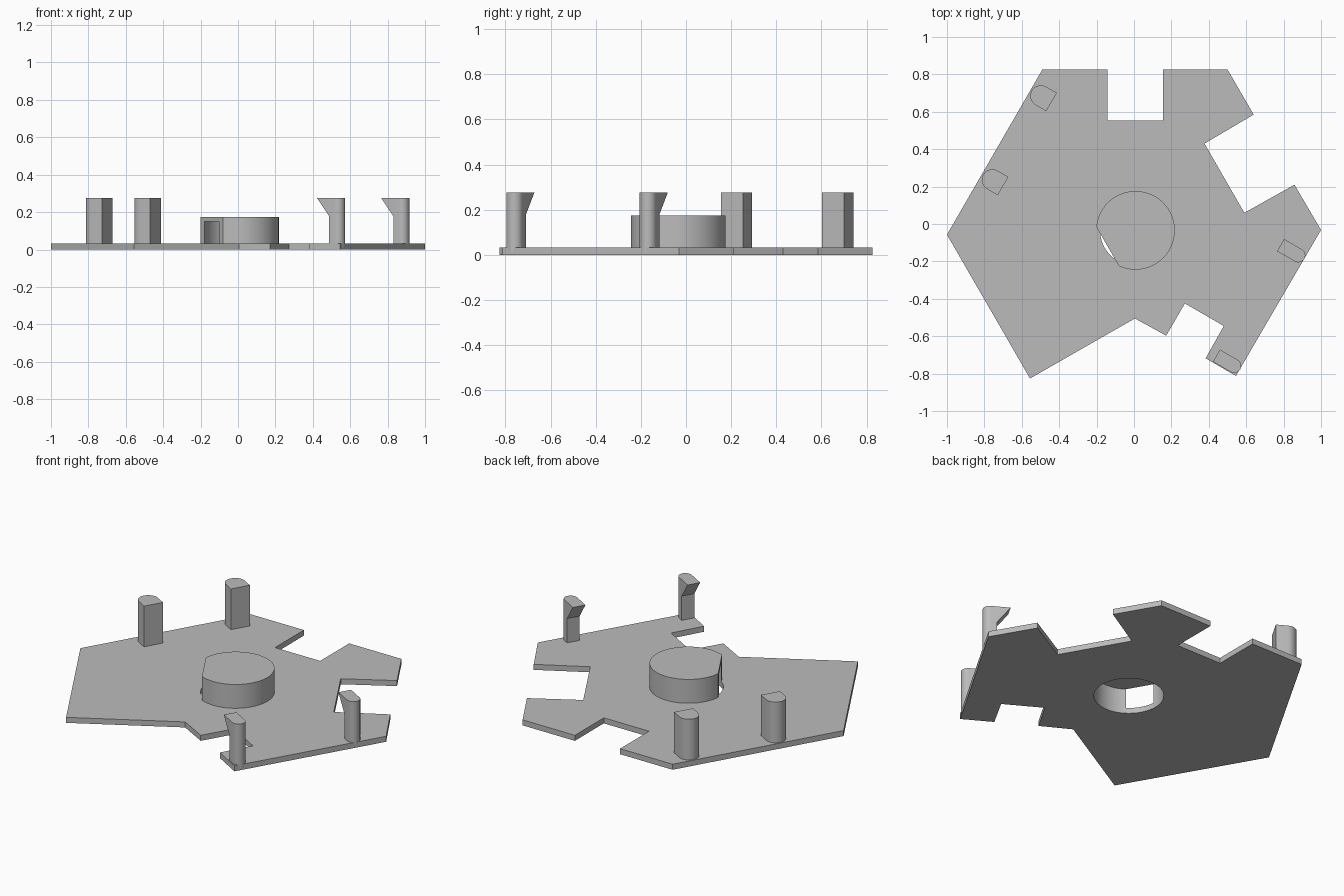
import bpy
import bmesh
from math import cos, sin, pi, radians, acos
from mathutils import Matrix

cube = bpy.data.objects.get("Cube")
if cube:
    bpy.data.objects.remove(cube)

THICK = 0.033
HUB_X, HUB_Y = 0.008, -0.034
HUB_R, BORE_R, FLAT_DIST = 0.21, 0.189, 0.172

grey = bpy.data.materials.new("plain grey")
grey.use_nodes = True
colour = (0.5, 0.5, 0.5, 1)
grey.diffuse_color = colour
grey.node_tree.nodes["Principled BSDF"].inputs["Base Color"].default_value = colour


def loft(name, rings, matrix=Matrix()):
    """Closed solid through rings given as (z, outline points)."""
    bm = bmesh.new()
    loops = [[bm.verts.new((x, y, z)) for x, y in pts] for z, pts in rings]
    bm.faces.new(loops[0])
    bm.faces.new(loops[-1])
    n = len(loops[0])
    for low, high in zip(loops, loops[1:]):
        for i in range(n):
            j = (i + 1) % n
            bm.faces.new((low[i], low[j], high[j], high[i]))
    bmesh.ops.recalc_face_normals(bm, faces=bm.faces)
    mesh = bpy.data.meshes.new(name)
    bm.to_mesh(mesh)
    bm.free()
    mesh.transform(matrix)
    mesh.materials.append(grey)
    obj = bpy.data.objects.new(name, mesh)
    bpy.context.collection.objects.link(obj)
    return obj


def arc(r, start, end, steps, cx=0, cy=0):
    angles = [start + (end - start) * i / steps for i in range(steps + 1)]
    return [(cx + r * cos(a), cy + r * sin(a)) for a in angles]


def cut(obj, cutter):
    mod = obj.modifiers.new("bore", 'BOOLEAN')
    mod.operation = 'DIFFERENCE'
    mod.solver = 'EXACT'
    mod.object = cutter
    graph = bpy.context.evaluated_depsgraph_get()
    mesh = bpy.data.meshes.new_from_object(obj.evaluated_get(graph))
    obj.modifiers.clear()
    obj.data = mesh


# Base plate with its notches
outline = [(-0.49, 0.826), (-0.143, 0.826), (-0.143, 0.553), (0.155, 0.553),
           (0.155, 0.826), (0.50, 0.826), (0.64, 0.585), (0.377, 0.43),
           (0.59, 0.06), (0.858, 0.21), (1, -0.032), (0.545, -0.812),
           (0.383, -0.718), (0.48, -0.545), (0.272, -0.425), (0.172, -0.597),
           (0.005, -0.505), (-0.556, -0.826), (-1, -0.057)]
plate = loft("base_plate", [(0, outline), (THICK, outline)])

# Capped hub with one flat side
half = acos(FLAT_DIST / HUB_R)
facing = radians(210)
hub_outline = arc(HUB_R, facing + half, facing + 2 * pi - half, 64, HUB_X, HUB_Y)
hub = loft("hub", [(THICK, hub_outline), (0.175, hub_outline)])

# Bore through the plate and up under the hub cap
bore_outline = arc(BORE_R, 0, 2 * pi, 72, HUB_X, HUB_Y)[:-1]
cutter = loft("bore_cutter", [(-0.1, bore_outline), (0.15, bore_outline)])
cutter.hide_render = True
cut(plate, cutter)
cut(hub, cutter)
bpy.data.objects.remove(cutter)


def post(name, x, y, angle, r, length, levels):
    """D-shaped post: round end along +x, flat end at each level's offset."""
    rings = []
    for z, front in levels:
        rings.append((z, [(front, -r)] + arc(r, -pi / 2, pi / 2, 16, length) + [(front, r)]))
    place = Matrix.Translation((x, y, 0)) @ Matrix.Rotation(radians(angle), 4, 'Z')
    return loft(name, rings, place)


# Straight pegs on the right edge, hooked clips on the left edge
parts = [plate, hub]
for name, x, y in (("rear_peg", -0.441, 0.652), ("side_peg", -0.70, 0.203)):
    parts.append(post(name, x, y, 150, 0.0565, 0.066, [(0.01, 0), (0.276, 0)]))
for name, x, y in (("side_clip", 0.784, -0.113), ("front_clip", 0.441, -0.704)):
    parts.append(post(name, x, y, -30, 0.0375, 0.109,
                      [(0.01, 0.075), (0.178, 0.075), (0.276, 0)]))

# Smooth round walls, keep edges sharp
bpy.ops.object.select_all(action='DESELECT')
for obj in parts:
    obj.select_set(True)
bpy.context.view_layer.objects.active = plate
bpy.ops.object.shade_smooth_by_angle(angle=radians(30))
